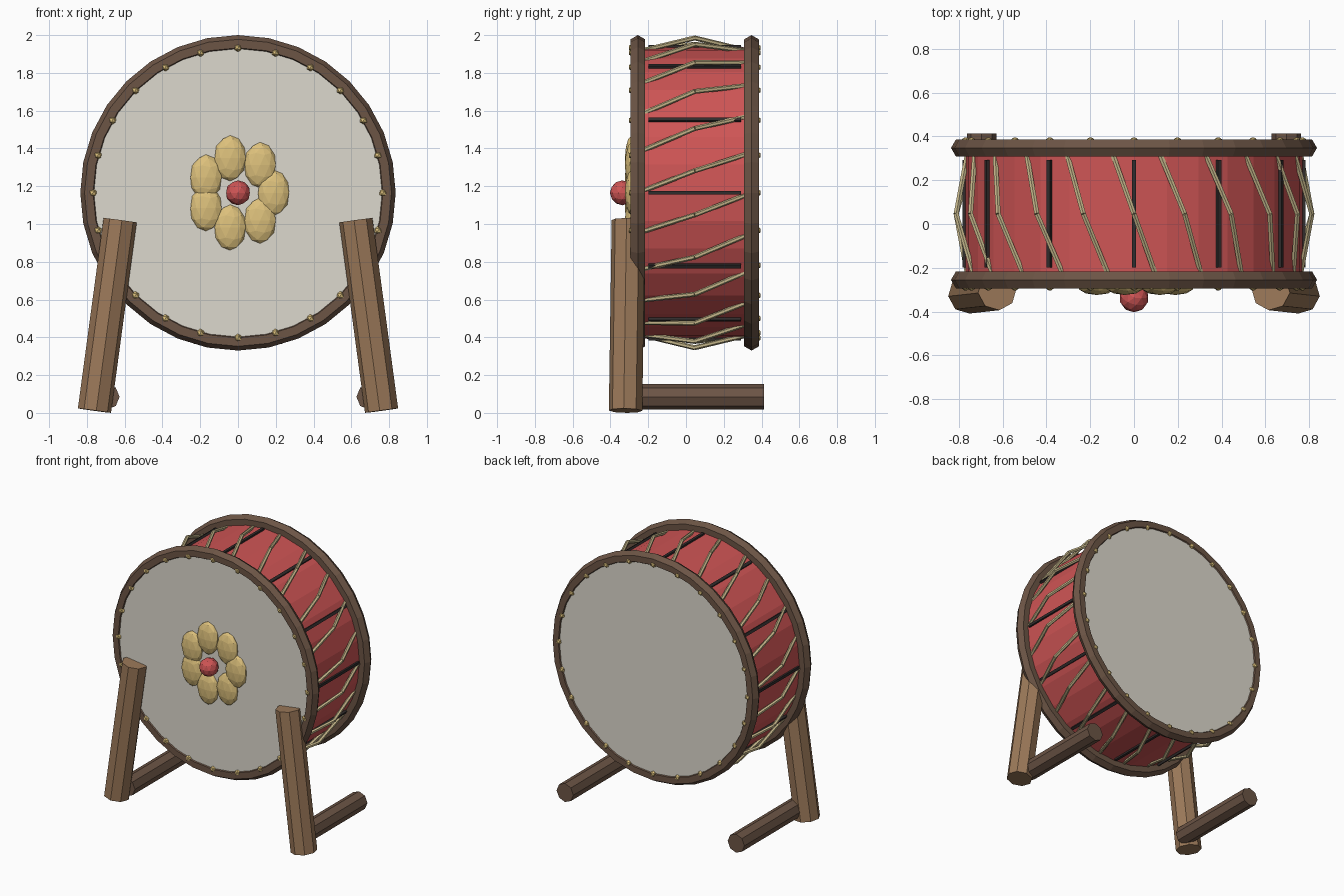
import bpy, bmesh, math
from mathutils import Vector, Matrix

if "Cube" in bpy.data.objects:
    bpy.data.objects.remove(bpy.data.objects["Cube"])

CZ = 1.165            # drum axis height
YF, YB = -0.255, 0.347  # hoop planes
YM = (YF + YB) / 2


def mat(name, r, g, b):
    m = bpy.data.materials.new(name)
    m.diffuse_color = (r, g, b, 1)
    m.use_nodes = True
    m.node_tree.nodes["Principled BSDF"].inputs["Base Color"].default_value = m.diffuse_color
    return m


RED = mat("red lacquer", 0.62, 0.09, 0.09)
DARK = mat("dark wood", 0.15, 0.09, 0.06)
WOOD = mat("wood", 0.33, 0.19, 0.10)
SKIN = mat("skin", 0.72, 0.69, 0.61)
GOLD = mat("gold", 0.72, 0.53, 0.20)
ROPE = mat("rope", 0.55, 0.46, 0.25)
BLACK = mat("black", 0.03, 0.025, 0.025)


def polar(r, a, y):
    return Vector((r * math.cos(a), y, CZ + r * math.sin(a)))


def finish(name, bm, m):
    bmesh.ops.recalc_face_normals(bm, faces=bm.faces)
    me = bpy.data.meshes.new(name)
    bm.to_mesh(me)
    bm.free()
    me.materials.append(m)
    ob = bpy.data.objects.new(name, me)
    bpy.context.collection.objects.link(ob)
    return ob


def add_rod(bm, a, b, r, n):
    a, b = Vector(a), Vector(b)
    d = b - a
    mx = Matrix.Translation((a + b) / 2) @ d.to_track_quat('Z', 'Y').to_matrix().to_4x4()
    bmesh.ops.create_cone(bm, cap_ends=True, segments=n, radius1=r, radius2=r,
                          depth=d.length, matrix=mx)


def add_ball(bm, c, size, sub):
    mx = Matrix.Translation(c) @ Matrix.Diagonal((*size, 1))
    bmesh.ops.create_icosphere(bm, subdivisions=sub, radius=1, matrix=mx)


# drum body
bm = bmesh.new()
add_rod(bm, (0, YF, CZ), (0, YB, CZ), 0.77, 32)
finish("drum_body", bm, RED)

# skins and hoops (hexagonal section)
for side, y, s in (("front", YF, -1), ("back", YB, 1)):
    bm = bmesh.new()
    add_rod(bm, (0, y, CZ), (0, y + s * 0.031, CZ), 0.775, 32)
    finish(side + "_skin", bm, SKIN)

    bpy.ops.mesh.primitive_torus_add(major_segments=32, minor_segments=6,
                                     major_radius=0.79, minor_radius=0.045,
                                     location=(0, y, CZ), rotation=(math.pi / 2, 0, 0))
    hoop = bpy.context.object
    hoop.name = side + "_hoop"
    hoop.data.materials.append(DARK)

    # tacks round the hoop
    bm = bmesh.new()
    for i in range(24):
        add_ball(bm, polar(0.768, i * math.tau / 24, y + s * 0.028), (0.023,) * 3, 1)
    finish(side + "_tacks", bm, GOLD)

# stave strips along the body
bm = bmesh.new()
for i in range(12):
    a = i * math.tau / 12
    mx = (Matrix.Translation(polar(0.772, a, YM)) @ Matrix.Rotation(-a, 4, 'Y')
          @ Matrix.Diagonal((0.02, 0.49, 0.02, 1)))
    bmesh.ops.create_cube(bm, size=1, matrix=mx)
finish("stave_strips", bm, BLACK)

# slanted tension ropes, kinked at the middle
bm = bmesh.new()
step = math.tau / 22
for i in range(22):
    a = (i + 0.5) * step
    mid = polar(0.82, a, YM)
    add_rod(bm, polar(0.755, a - step / 2, YF), mid, 0.013, 6)
    add_rod(bm, mid, polar(0.755, a + step / 2, YB), 0.013, 6)
finish("tension_ropes", bm, ROPE)

# flower ornament
bm = bmesh.new()
for i in range(7):
    add_ball(bm, polar(0.188, i * math.tau / 7, -0.287), (0.086, 0.037, 0.121), 2)
finish("flower_petals", bm, GOLD)
bm = bmesh.new()
add_ball(bm, (0, -0.337, CZ), (0.066,) * 3, 2)
finish("flower_center", bm, RED)

# stand: leaning posts and floor bars
for side, s in (("left", -1), ("right", 1)):
    bm = bmesh.new()
    add_rod(bm, (s * 0.76, -0.32, 0.012), (s * 0.624, -0.305, 1.02), 0.089, 8)
    finish(side + "_post", bm, WOOD)
    bm = bmesh.new()
    add_rod(bm, (s * 0.695, -0.30, 0.085), (s * 0.695, 0.412, 0.085), 0.068, 8)
    finish(side + "_floor_bar", bm, DARK)
